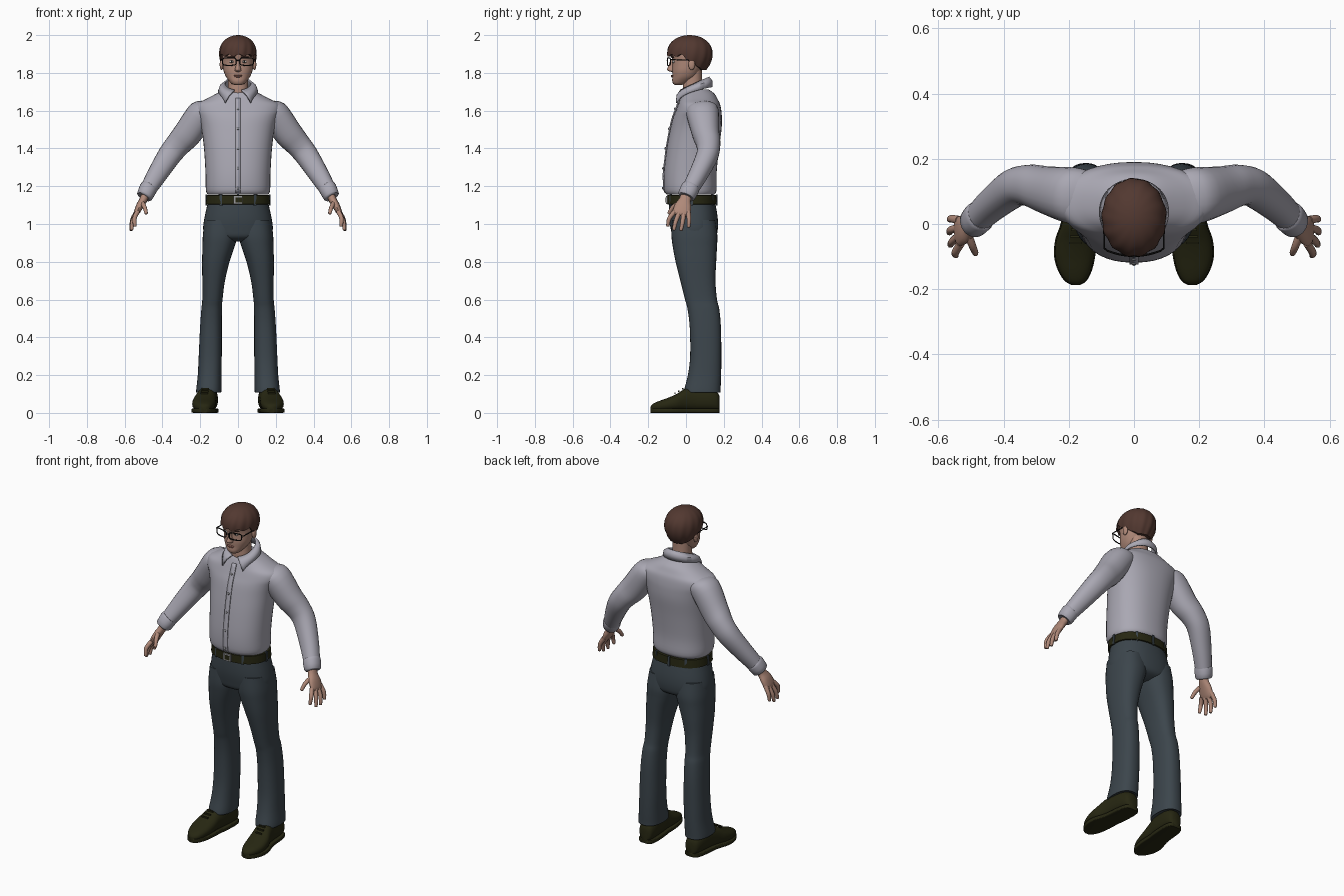
import bpy, bmesh, math
from mathutils import Vector as V, Matrix

if "Cube" in bpy.data.objects:
    bpy.data.objects.remove(bpy.data.objects["Cube"])


def material(name, r, g, b):
    m = bpy.data.materials.new(name)
    m.diffuse_color = (r, g, b, 1)
    m.use_nodes = True
    m.node_tree.nodes["Principled BSDF"].inputs["Base Color"].default_value = m.diffuse_color
    return m


SHIRT = material("shirt lilac grey", .40, .39, .45)
SKIN = material("skin", .43, .25, .19)
HAIR = material("hair brown", .085, .04, .03)
CLOTH = material("trouser slate", .045, .06, .072)
LEATHER = material("dark olive leather", .02, .02, .006)
BLACK = material("glasses black", .006, .006, .006)
METAL = material("buckle grey", .32, .32, .33)
WHITE = material("eye white", .6, .58, .55)
LIP = material("lip", .32, .14, .11)


def finish(name, bm, mat, mirror=False, thick=0, angle=45):
    bmesh.ops.remove_doubles(bm, verts=bm.verts, dist=1e-5)
    bmesh.ops.recalc_face_normals(bm, faces=bm.faces)
    me = bpy.data.meshes.new(name)
    bm.to_mesh(me)
    bm.free()
    me.materials.append(mat)
    ob = bpy.data.objects.new(name, me)
    bpy.context.collection.objects.link(ob)
    for o in bpy.context.selected_objects:
        o.select_set(False)
    ob.select_set(True)
    bpy.context.view_layer.objects.active = ob
    bpy.ops.object.shade_smooth_by_angle(angle=math.radians(angle))
    if thick:
        s = ob.modifiers.new("thickness", 'SOLIDIFY')
        s.thickness, s.offset = thick, 0
    if mirror:
        ob.modifiers.new("mirror", 'MIRROR').use_mirror_merge = False
    return ob


def grid(name, rows, mat, closed=False, caps=False, **kw):
    bm = bmesh.new()
    vs = [[bm.verts.new(p) for p in r] for r in rows]
    n = len(rows[0])
    for a, b in zip(vs, vs[1:]):
        for i in range(n if closed else n - 1):
            j = (i + 1) % n
            bm.faces.new((a[i], a[j], b[j], b[i]))
    if caps:
        bm.faces.new(vs[0])
        bm.faces.new(vs[-1])
    return finish(name, bm, mat, **kw)


def loft(name, rings, mat, p=2.2, n=32, steps=4, **kw):
    """Smooth skin through rings given as (centre, u, v) superellipses."""
    R = [rings[0]] + list(rings) + [rings[-1]]
    rows = []
    for k in range(1, len(R) - 2):
        last = k == len(R) - 3
        for s in range(steps + (1 if last else 0)):
            t = s / steps
            mix = [(b * 2 + (c - a) * t + (a * 2 - b * 5 + c * 4 - d) * t * t
                    + (b * 3 - a - c * 3 + d) * t ** 3) * .5
                   for a, b, c, d in zip(R[k - 1], R[k], R[k + 1], R[k + 2])]
            row = []
            for i in range(n):
                q = 2 * math.pi * i / n
                c, sn = math.cos(q), math.sin(q)
                row.append(mix[0] + mix[1] * math.copysign(abs(c) ** (2 / p), c)
                           + mix[2] * math.copysign(abs(sn) ** (2 / p), sn))
            rows.append(row)
    return grid(name, rows, mat, closed=True, caps=True, **kw)


def level(z, x0, x1, y0, y1):
    return (V(((x0 + x1) / 2, (y0 + y1) / 2, z)),
            V(((x1 - x0) / 2, 0, 0)), V((0, (y1 - y0) / 2, 0)))


def sym(rows):
    return [level(z, -w, w, a, b) for z, w, a, b in rows]


def limb(name, pts, mat, **kw):
    """Tube through (x, y, z, radius along y, radius across)."""
    P = [V(q[:3]) for q in pts]
    rings = []
    for i, q in enumerate(pts):
        t = (P[min(i + 1, len(P) - 1)] - P[max(i - 1, 0)]).normalized()
        u = (V((0, 1, 0)) - t * t.y).normalized()
        rings.append((P[i], u * q[3], t.cross(u) * q[4]))
    return loft(name, rings, mat, mirror=True, **kw)


def solid(name, kind, loc, size, mat, rot=0, mirror=False):
    bm = bmesh.new()
    if kind == "box":
        bmesh.ops.create_cube(bm, size=1)
    else:
        bmesh.ops.create_uvsphere(bm, u_segments=16, v_segments=10, radius=.5)
    bm.transform(Matrix.Translation(loc) @ Matrix.Rotation(rot, 4, 'Z')
                 @ Matrix.Diagonal((*size, 1)))
    return finish(name, bm, mat, mirror=mirror)


def wire(name, pts, r, cyclic=False):
    cu = bpy.data.curves.new(name, 'CURVE')
    cu.dimensions, cu.bevel_depth, cu.bevel_resolution = '3D', r, 1
    sp = cu.splines.new('POLY')
    sp.points.add(len(pts) - 1)
    for q, p in zip(sp.points, pts):
        q.co = (*p, 1)
    sp.use_cyclic_u = cyclic
    tmp = bpy.data.objects.new(name + "_path", cu)
    bpy.context.collection.objects.link(tmp)
    me = bpy.data.meshes.new_from_object(tmp.evaluated_get(bpy.context.evaluated_depsgraph_get()))
    bm = bmesh.new()
    bm.from_mesh(me)
    bpy.data.objects.remove(tmp)
    return finish(name, bm, BLACK, mirror=True)


# Shirt body
torso = [(1.155, .16, -.1, .15), (1.18, .17, -.116, .162), (1.27, .172, -.117, .162),
         (1.4, .18, -.102, .175), (1.5, .193, -.084, .188), (1.56, .21, -.07, .19),
         (1.6, .228, -.055, .187), (1.635, .222, -.042, .18), (1.66, .172, -.033, .168),
         (1.69, .115, -.02, .15), (1.712, .075, 0, .12)]
loft("shirt_body", sym(torso), SHIRT, p=2.3, n=40)


def chest(z):
    for a, b in zip(torso, torso[1:]):
        if a[0] <= z <= b[0]:
            return a[2] + (b[2] - a[2]) * (z - a[0]) / (b[0] - a[0])


# Button placket and buttons
zs = [1.165 + .02 * i for i in range(26)]
grid("placket", [[(x, chest(z) - .003, z) for x in (-.014, .014)] for z in zs], SHIRT, thick=.007)
for i in range(5):
    z = 1.19 + .105 * i
    solid("shirt_button", "ball", (0, chest(z) - .008, z), (.013, .008, .013), METAL)

# Folded collar with front points
rows = [[], [], []]
for i in range(41):
    s = -1 + i / 20
    a, f = s * math.radians(165), abs(s) ** 5
    top = V((.068 * math.sin(a), .045 + .075 * math.cos(a), 1.742 + .035 * math.cos(a)))
    low = V((.1 * math.sin(a) + math.copysign(.042 * f, s), .045 + .09 * math.cos(a) - .008 * f,
             1.705 + .02 * math.cos(a) - .045 * f))
    rows[0].append(top)
    rows[1].append((top + low) / 2 + V((.008 * math.sin(a), .008 * math.cos(a), .006)))
    rows[2].append(low)
grid("collar", rows, SHIRT, thick=.009)

# Sleeves and cuffs
limb("sleeves", [(.14, .08, 1.605, .08, .05), (.19, .088, 1.585, .086, .076),
                 (.268, .105, 1.477, .072, .075), (.318, .118, 1.42, .064, .067),
                 (.364, .112, 1.362, .058, .062), (.428, .065, 1.262, .05, .053),
                 (.475, .022, 1.185, .044, .044)], SHIRT, n=24)
limb("cuffs", [(.470, .026, 1.195, .045, .045), (.475, .022, 1.188, .049, .047),
               (.494, .002, 1.148, .046, .043), (.497, 0, 1.143, .036, .034)], SHIRT, n=24, steps=2)

# Hands
limb("palms", [(.485, .008, 1.17, .029, .023), (.5, -.005, 1.13, .031, .021),
               (.52, -.016, 1.095, .044, .02), (.537, -.024, 1.06, .046, .015),
               (.543, -.027, 1.045, .036, .009)], SKIN, n=16)
fingers = {"index": ((.532, -.06, 1.065), (.548, -.088, 1.03), (.546, -.096, .992)),
           "middle": ((.536, -.036, 1.06), (.557, -.054, 1.015), (.563, -.064, .972)),
           "ring": ((.538, -.012, 1.058), (.561, -.018, 1.012), (.566, -.026, .97)),
           "little": ((.536, .012, 1.065), (.559, .016, 1.025), (.565, .014, .987)),
           "thumb": ((.51, -.03, 1.115), (.495, -.068, 1.09), (.486, -.09, 1.058))}
for k, (a, b, c) in fingers.items():
    a, b, c = V(a), V(b), V(c)
    e = c + (c - b).normalized() * .006
    limb(k + "_fingers", [(*a, .013, .013), (*b, .0115, .0115), (*c, .009, .009), (*e, .003, .003)],
         SKIN, n=10)

# Trousers
loft("trouser_seat", sym([(1.135, .156, -.086, .148), (1.1, .163, -.09, .157),
     (1.03, .178, -.089, .168), (.97, .184, -.08, .168), (.93, .165, -.068, .155),
     (.908, .06, -.03, .11)]), CLOTH, p=2.3, n=40)
loft("trouser_legs", [level(*r) for r in [
    (1.02, .004, .176, -.075, .155), (.94, .003, .186, -.077, .166), (.88, .018, .188, -.07, .164),
    (.8, .045, .19, -.055, .16), (.7, .069, .189, -.03, .156), (.6, .082, .189, -.005, .164),
    (.55, .085, .194, .008, .176), (.45, .086, .201, .02, .185), (.3, .086, .208, .022, .187),
    (.2, .088, .213, .01, .186), (.125, .088, .221, -.009, .183), (.108, .09, .22, -.008, .182),
    (.115, .1, .21, .004, .17)]], CLOTH, p=2.4, mirror=True)

# Belt, buckle and loops
loft("belt", sym([(1.103, .162, -.09, .155), (1.105, .17, -.1, .163), (1.152, .167, -.1, .16),
                  (1.154, .155, -.09, .15)]), LEATHER, p=2.3, n=40, steps=1)
solid("buckle_frame", "box", (0, -.102, 1.128), (.05, .01, .042), METAL)
solid("buckle_centre", "box", (.003, -.106, 1.128), (.034, .006, .026), LEATHER)
for deg in (-58, 0, 55):
    a = math.radians(deg)
    solid("belt_loops", "box", (.168 * math.cos(a), .031 + .132 * math.sin(a), 1.128),
          (.009, .013, .058), CLOTH, rot=math.atan2(math.sin(a) / .132, math.cos(a) / .168),
          mirror=True)
solid("back_belt_loop", "box", (0, .163, 1.128), (.013, .009, .058), CLOTH)

# Shoes: y, half width, top height, centre x
shoe = [(.178, .022, .085, .152), (.165, .04, .11, .153), (.12, .05, .13, .156),
        (.04, .052, .138, .162), (-.005, .054, .128, .170), (-.05, .061, .1, .178),
        (-.1, .06, .078, .182), (-.145, .048, .062, .181), (-.175, .03, .048, .179),
        (-.187, .01, .034, .178)]
loft("shoe_uppers", [(V((c, y, .01 + (h - .01) / 2)), V((w, 0, 0)), V((0, 0, (h - .01) / 2)))
                     for y, w, h, c in shoe], LEATHER, p=2.4, n=24, mirror=True)
loft("shoe_soles", [(V((c, y, .012)), V((w + .003, 0, 0)), V((0, 0, .012)))
                    for y, w, h, c in shoe], LEATHER, p=8, n=24, mirror=True)
for i in range(3):
    solid("shoe_laces", "box", (.173 + .003 * i, -.018 - .02 * i, .127 - .012 * i),
          (.04, .007, .008), LEATHER, mirror=True)

# Neck and head
loft("neck", sym([(1.66, .065, -.015, .1), (1.71, .056, -.017, .09), (1.75, .053, -.015, .085),
                  (1.83, .055, -.01, .085)]), SKIN, n=24)
loft("head", sym([(1.737, .02, -.06, -.02), (1.743, .034, -.068, 0), (1.758, .048, -.073, .03),
                  (1.78, .064, -.072, .06), (1.81, .076, -.073, .078), (1.84, .081, -.072, .095),
                  (1.87, .084, -.073, .112), (1.9, .085, -.08, .12), (1.94, .08, -.07, .118),
                  (1.97, .055, -.04, .09), (1.98, .02, 0, .05)]), SKIN, p=2.2)
loft("nose", sym([(1.872, .008, -.082, -.05), (1.845, .01, -.09, -.05), (1.82, .016, -.1, -.05),
                  (1.811, .017, -.094, -.05), (1.806, .01, -.08, -.05)]), SKIN, p=2, n=16)
solid("ears", "ball", (.087, .03, 1.845), (.02, .036, .06), SKIN, mirror=True)
solid("eyes", "ball", (.033, -.064, 1.86), (.027, .018, .014), WHITE, mirror=True)
solid("pupils", "ball", (.033, -.071, 1.86), (.01, .008, .011), BLACK, mirror=True)
solid("eyebrows", "ball", (.035, -.071, 1.884), (.042, .016, .009), HAIR, rot=.2, mirror=True)
solid("upper_lip", "ball", (0, -.073, 1.786), (.046, .016, .007), LIP)
solid("lower_lip", "ball", (0, -.072, 1.780), (.038, .016, .008), LIP)

# Hair cap with a ragged fringe and soft clumps
rows = []
for i in range(15):
    t = min(i / 13, 1)
    row = []
    for j in range(96):
        a = 2 * math.pi * j / 96
        c = math.cos(a)
        k = min(max((.3 - c) / 1.1, 0), 1) ** .7
        zb = 1.893 - .078 * k + .006 * math.sin(11 * a + 1) * (1 - k)
        z = zb + (2 - zb) * math.cos(t * math.pi / 2)
        h = (z - 1.9) / .1
        f = max(1 - h ** 2.3, 0) ** .5 if h > 0 else 1 - .4 * h * h
        f *= 1 + .02 * math.sin(13 * a + 5 * t) * t
        if i == 14:
            f *= .8
        row.append((.099 * f * math.sin(a), .02 - .12 * f * c, z))
    rows.append(row)
grid("hair", rows, HAIR, closed=True, angle=50)

# Glasses
frame = []
for i in range(24):
    q = 2 * math.pi * i / 24
    c, s = math.cos(q), math.sin(q)
    x = .046 + .036 * math.copysign(abs(c) ** .5, c)
    frame.append((x, -.098 + 2.4 * x * x, 1.86 + .02 * math.copysign(abs(s) ** .5, s)))
wire("glasses_rims", frame, .0032, True)
wire("glasses_bridge", [(0, -.1, 1.867), (.012, -.097, 1.865)], .003)
wire("glasses_temples", [(.082, -.082, 1.87), (.091, -.074, 1.87), (.092, .025, 1.868),
                         (.09, .045, 1.85)], .003)
